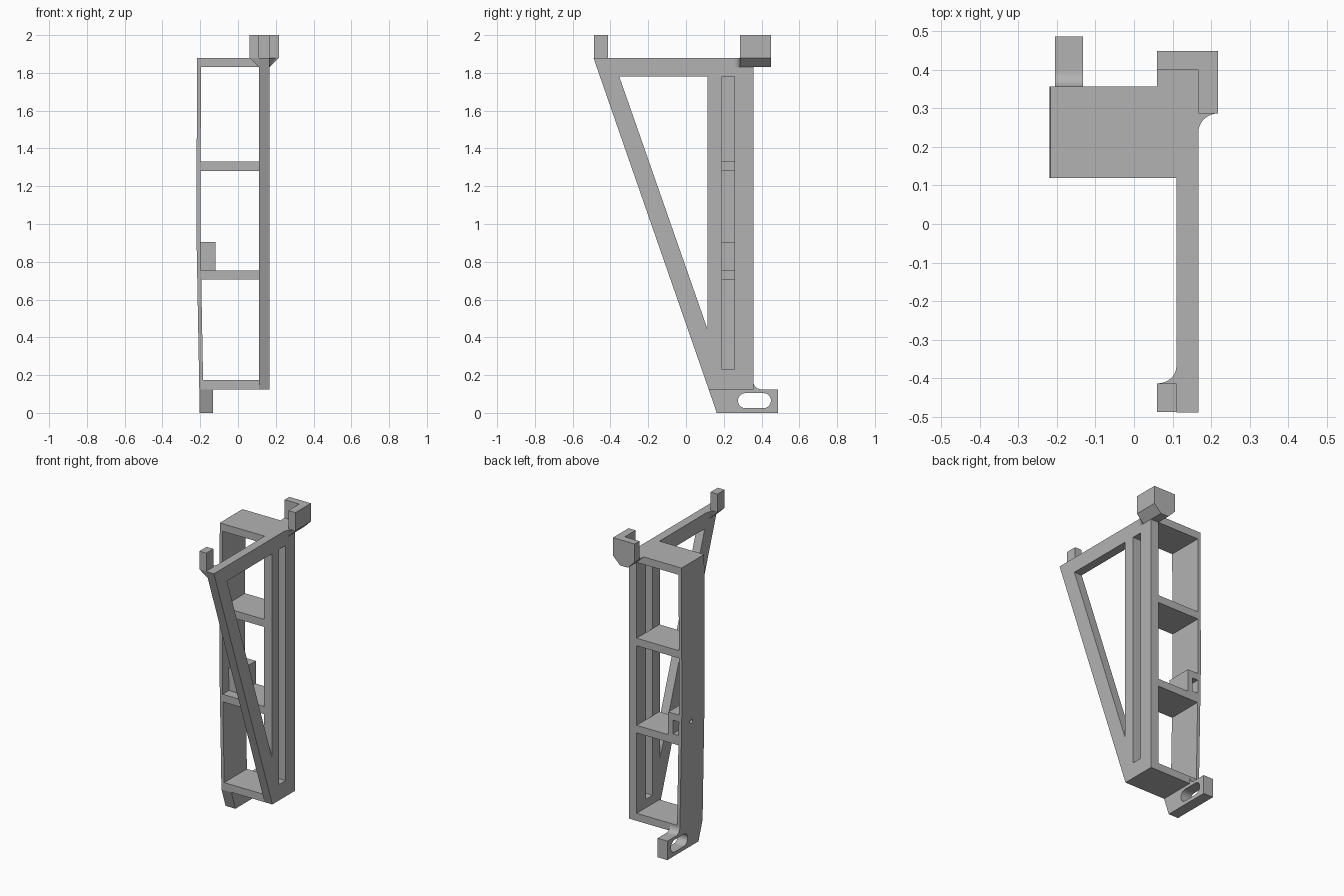
import bpy
import bmesh
from math import cos, sin, pi, radians

if "Cube" in bpy.data.objects:
    bpy.data.objects.remove(bpy.data.objects["Cube"], do_unlink=True)

grey = bpy.data.materials.new("plain grey")
grey.use_nodes = True
COLOUR = (0.45, 0.45, 0.45, 1)
grey.diffuse_color = COLOUR
grey.node_tree.nodes["Principled BSDF"].inputs["Base Color"].default_value = COLOUR


def loft(name, ring_a, ring_b):
    """Solid between two matching rings of 3D points."""
    bm = bmesh.new()
    a = [bm.verts.new(p) for p in ring_a]
    b = [bm.verts.new(p) for p in ring_b]
    bm.faces.new(a)
    bm.faces.new(b)
    for i in range(len(a)):
        j = (i + 1) % len(a)
        bm.faces.new((a[i], a[j], b[j], b[i]))
    bmesh.ops.remove_doubles(bm, verts=bm.verts, dist=1e-5)
    bmesh.ops.recalc_face_normals(bm, faces=bm.faces)
    mesh = bpy.data.meshes.new(name)
    bm.to_mesh(mesh)
    bm.free()
    mesh.materials.append(grey)
    obj = bpy.data.objects.new(name, mesh)
    bpy.context.collection.objects.link(obj)
    return obj


def along_x(name, yz, x0, x1):
    return loft(name, [(x0, y, z) for y, z in yz], [(x1, y, z) for y, z in yz])


def along_y(name, xz, y0, y1):
    return loft(name, [(x, y0, z) for x, z in xz], [(x, y1, z) for x, z in xz])


def box(name, x0, x1, y0, y1, z0, z1):
    return along_x(name, [(y0, z0), (y1, z0), (y1, z1), (y0, z1)], x0, x1)


def arc(cx, cy, rx, ry, start, end, steps=10):
    angles = [radians(start + (end - start) * i / steps) for i in range(steps + 1)]
    return [(cx + rx * cos(t), cy + ry * sin(t)) for t in angles]


def cut(obj, *cutters):
    for cutter in cutters:
        cutter.hide_render = True
        mod = obj.modifiers.new("cut", "BOOLEAN")
        mod.operation = "DIFFERENCE"
        mod.solver = "EXACT"
        mod.object = cutter
        bpy.context.view_layer.objects.active = obj
        bpy.ops.object.modifier_apply(modifier=mod.name)
        bpy.data.objects.remove(cutter, do_unlink=True)


# Main dimensions
FRONT, BACK = 0.12, 0.357
IN, OUT = 0.11, 0.167
TOP, UNDER, BASE = 1.88, 1.83, 0.125

# Triangular side frame with its big opening and long slot
frame = along_x("side_frame", [(-0.49, TOP), (BACK, TOP), (BACK, BASE), (FRONT, BASE)], IN, OUT)
cut(frame,
    along_x("triangle_cutter", [(-0.353, 1.78), (0.115, 1.78), (0.115, 0.44)], 0, 0.3),
    box("slot_cutter", 0, 0.3, 0.19, 0.258, 0.23, 1.78))

# Thin, slightly bowed outer wall with a screw hole
wall = along_y("outer_wall", [(-0.217, TOP), (-0.22, 0.95), (-0.205, BASE), (-0.184, BASE),
                              (-0.199, 0.95), (-0.196, TOP)], FRONT, BACK)
cut(wall, along_x("screw_cutter", arc(0.256, 0.83, 0.014, 0.014, 0, 345, 23), -0.3, -0.1))

# Shelves joining wall and frame
for name, z in (("bottom_shelf", BASE), ("lower_shelf", 0.705),
                ("upper_shelf", 1.28), ("top_shelf", UNDER)):
    box(name, -0.2 if z > BASE else -0.19, IN, FRONT, BACK, z, z + 0.05)

# Nut holder with a pocket open to the back
holder = box("nut_holder", -0.2, -0.12, 0.185, BACK, 0.75, 0.905)
cut(holder, box("pocket_cutter", -0.23, -0.155, 0.215, 0.5, 0.77, 0.86))

# Foot tab with a rounded slot
foot = along_x("foot_tab", [(FRONT, BASE), (0.163, 0), (0.487, 0), (0.487, BASE)]
               + arc(0.397, 0.165, 0.04, 0.04, 270, 180) + [(0.3, 0.165), (0.3, BASE)],
               -0.205, -0.133)
cut(foot, along_x("foot_slot_cutter", arc(0.41, 0.065, 0.04, 0.04, -90, 90)
                  + arc(0.315, 0.065, 0.04, 0.04, 90, 270), -0.3, 0))


def gusset(name, x_wall, x_tip, y_tip, y_wall):
    """Concave fillet on the top edge that slopes back into the frame below."""
    curve = arc(x_tip, y_wall, x_wall - x_tip, y_tip - y_wall, 90, 0)
    ring = [(x_wall, y_tip)] + curve
    loft(name, [(x, y, TOP) for x, y in ring], [(x_wall, y, UNDER) for x, y in ring])


# Rear corner hook: side wall on a chamfered base, plus back wall
along_y("rear_hook_side", [(0.06, TOP), (IN, UNDER), (OUT, UNDER), (0.218, TOP),
                           (0.218, 2), (OUT, 2), (OUT, TOP)], BACK, 0.449)
along_y("rear_hook_front_end", [(OUT, UNDER), (0.218, TOP), (0.218, 2), (OUT, 2)], 0.287, BACK)
box("rear_hook_back", 0.06, OUT, 0.4, 0.449, TOP, 2)
gusset("rear_gusset", OUT, 0.218, 0.287, 0.237)

# Front hook on the tip of the arm
box("front_hook", 0.06, IN, -0.488, -0.414, TOP, 2)
loft("front_hook_wedge", [(0.06, -0.488, TOP), (IN, -0.488, TOP), (IN, -0.473, UNDER)],
     [(0.06, -0.414, TOP), (IN, -0.414, TOP), (IN, -0.414, UNDER)])
gusset("front_gusset", IN, 0.06, -0.414, -0.37)
